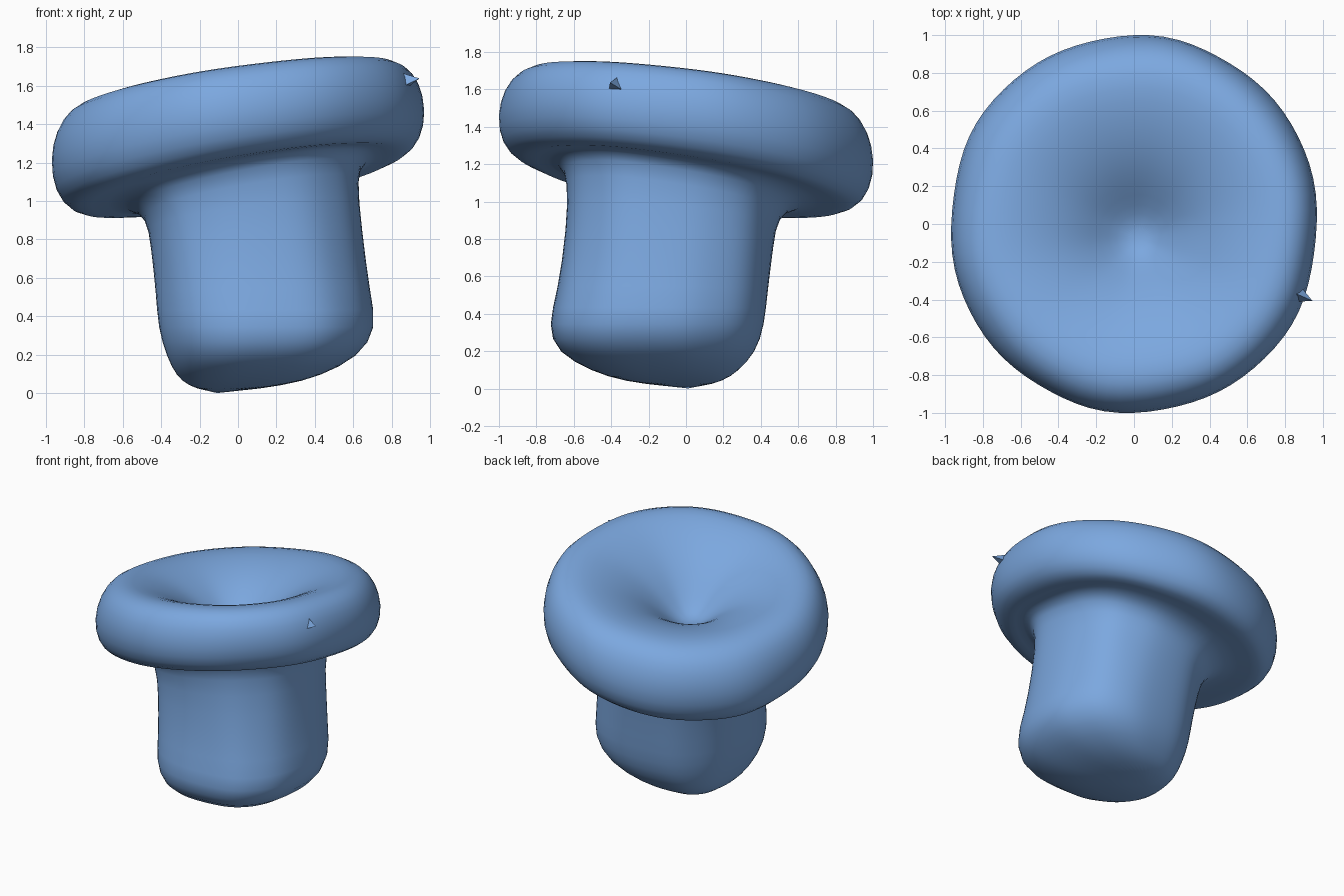
import bpy, bmesh, math
from mathutils import Vector

cube = bpy.data.objects.get("Cube")
if cube:
    bpy.data.objects.remove(cube, do_unlink=True)

blue = bpy.data.materials.new("soft_blue")
blue.use_nodes = True
COLOUR = (0.2, 0.39, 0.74, 1)
blue.diffuse_color = COLOUR
blue.node_tree.nodes["Principled BSDF"].inputs["Base Color"].default_value = COLOUR

SEGMENTS = 40


def power(v, e):
    return math.copysign(abs(v) ** e, v)


def finish(bm, name):
    bmesh.ops.recalc_face_normals(bm, faces=bm.faces)
    mesh = bpy.data.meshes.new(name)
    bm.to_mesh(mesh)
    bm.free()
    mesh.materials.append(blue)
    obj = bpy.data.objects.new(name, mesh)
    bpy.context.collection.objects.link(obj)
    return obj


def add_ring(bm, cx, cy, rx, ry, z, tilt, square):
    """Rounded ring, sheared so that it rises towards the front left."""
    ring = []
    for i in range(SEGMENTS):
        a = math.tau * i / SEGMENTS
        wobble = 1 + 0.006 * math.sin(6 * a + 4 * z) + 0.004 * math.sin(10 * a)
        x = cx + rx * wobble * power(math.cos(a), 2 / square)
        y = cy + ry * wobble * power(math.sin(a), 2 / square)
        ring.append(bm.verts.new((x, y, z + tilt * (1.06 * x - 0.94 * y))))
    return ring


# Dish and rim of the cap: radius, height and tilt
cap = [(0.08, 1.235, 0.13), (0.16, 1.29, 0.13), (0.26, 1.38, 0.13),
       (0.38, 1.47, 0.13), (0.52, 1.545, 0.13), (0.66, 1.595, 0.13),
       (0.79, 1.615, 0.13), (0.895, 1.58, 0.13), (0.965, 1.485, 0.13),
       (1.0, 1.34, 0.13), (0.975, 1.19, 0.14), (0.9, 1.11, 0.155)]
rings = []
for r, z, tilt in cap:
    inner = max(0, 1 - r / 0.8)
    rings.append((0.03 * inner, -0.08 * inner, r * 0.985, r * 1.01, z, tilt, 2.05))

# Underside, stem and blunt foot: centre, radii, height, tilt
stem = [(0, 0, 0.78, 0.8, 1.1, 0.165),
        (0.04, -0.03, 0.62, 0.64, 1.11, 0.175),
        (0.07, -0.07, 0.55, 0.56, 1.0, 0.175),
        (0.095, -0.085, 0.55, 0.555, 0.8, 0.08),
        (0.13, -0.125, 0.555, 0.565, 0.52, 0),
        (0.155, -0.16, 0.57, 0.585, 0.34, 0),
        (0.13, -0.16, 0.5, 0.535, 0.19, 0),
        (0.055, -0.11, 0.375, 0.385, 0.09, 0),
        (-0.01, -0.07, 0.25, 0.27, 0.04, 0)]
rings += [s + (2.4,) for s in stem]

bm = bmesh.new()
loops = [add_ring(bm, *r) for r in rings]
for a, b in zip(loops, loops[1:]):
    for i in range(SEGMENTS):
        j = (i + 1) % SEGMENTS
        bm.faces.new((a[i], a[j], b[j], b[i]))
for loop, tip in ((loops[0], (0.03, -0.08, 1.235)), (loops[-1], (-0.12, 0.02, -0.003))):
    pole = bm.verts.new(tip)
    for i in range(SEGMENTS):
        bm.faces.new((loop[i], loop[(i + 1) % SEGMENTS], pole))
body = finish(bm, "cap_and_stem")
for p in body.data.polygons:
    p.use_smooth = True
sub = body.modifiers.new("rounding", "SUBSURF")
sub.levels = sub.render_levels = 1

# Small sharp spur on the rim
bm = bmesh.new()
bmesh.ops.create_cone(bm, cap_ends=True, segments=3, radius1=0.06, radius2=0, depth=0.11)
spur = finish(bm, "rim_spur")
spur.rotation_euler = Vector((0.8, -0.35, 0.2)).to_track_quat("Z", "Y").to_euler()
spur.location = (0.895, -0.385, 1.625)
